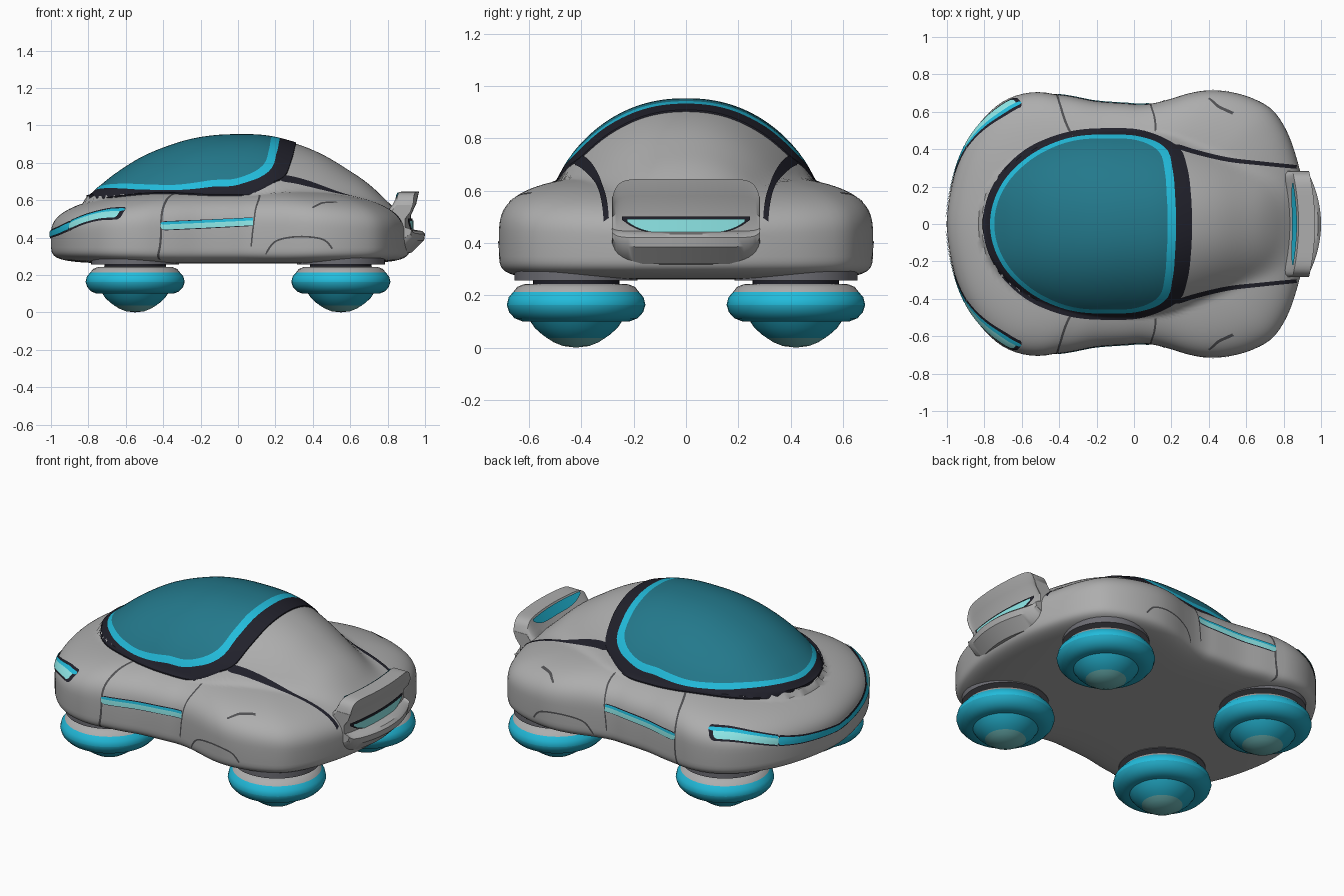
import bpy, bmesh, math
from mathutils import Vector as V

if "Cube" in bpy.data.objects:
    bpy.data.objects.remove(bpy.data.objects["Cube"])

def material(name, rgb):
    m = bpy.data.materials.new(name)
    m.diffuse_color = (*rgb, 1)
    m.use_nodes = True
    m.node_tree.nodes["Principled BSDF"].inputs["Base Color"].default_value = m.diffuse_color
    return m

GREY = material("body grey", (.42, .42, .42))
COLLAR = material("collar grey", (.15, .15, .17))
DARK = material("dark trim", (.015, .015, .024))
SEAM = material("seam grey", (.08, .08, .085))
CYAN = material("bright cyan", (.016, .50, .71))
RING = material("wheel cyan", (.015, .37, .52))
GLASS = material("teal glass", (.017, .19, .26))
PALE = material("pale light", (.27, .80, .80))
CAP = material("wheel cap teal", (.15, .46, .46))

def curve(pts):
    """Smooth interpolation through (t, value) points, flat at both ends."""
    n = len(pts)
    m = [0] + [(pts[i+1][1] - pts[i-1][1]) / (pts[i+1][0] - pts[i-1][0]) for i in range(1, n-1)] + [0]
    def f(t):
        t = min(max(t, pts[0][0]), pts[-1][0])
        i = 0
        while i < n - 2 and t > pts[i+1][0]:
            i += 1
        (a, p), (b, q) = pts[i], pts[i+1]
        d = b - a
        u = (t - a) / d
        return ((2*u**3 - 3*u*u + 1)*p + (u**3 - 2*u*u + u)*d*m[i]
                + (3*u*u - 2*u**3)*q + (u**3 - u*u)*d*m[i+1])
    return f

def polar(pts, cx=0):
    """Symmetric plan outline as radius over angle."""
    f = curve([(math.atan2(y, x - cx), math.hypot(x - cx, y)) for x, y in pts])
    return lambda t: f(abs(math.atan2(math.sin(t), math.cos(t))))

def grid(name, rows, mats, wrap=False, solid=False, ref=V((0, 0, .42))):
    """Skin rows of points; mats holds one material per band of faces."""
    bm = bmesh.new()
    vs = [[bm.verts.new(p) for p in r] for r in rows]
    used = list(dict.fromkeys(mats))
    n = len(rows[0])
    for i in range(len(rows) - 1):
        for j in range(n if wrap else n - 1):
            k = (j + 1) % n
            f = bm.faces.new((vs[i][j], vs[i][k], vs[i+1][k], vs[i+1][j]))
            f.material_index = used.index(mats[i])
    bmesh.ops.remove_doubles(bm, verts=bm.verts, dist=1e-5)
    if solid:
        bmesh.ops.recalc_face_normals(bm, faces=bm.faces)
    else:
        bm.normal_update()
        bmesh.ops.reverse_faces(bm, faces=[f for f in bm.faces
                                if f.normal.dot(f.calc_center_median() - ref) < 0])
    me = bpy.data.meshes.new(name)
    bm.to_mesh(me)
    bm.free()
    for m in used:
        me.materials.append(m)
    me.polygons.foreach_set("use_smooth", [True] * len(me.polygons))
    me.set_sharp_from_angle(angle=math.radians(35))
    ob = bpy.data.objects.new(name, me)
    bpy.context.collection.objects.link(ob)
    return ob

# Body shape: waisted plan outline, rounded edge, cabin dome blended on top
R = polar([(.92, 0), (.905, .2), (.87, .35), (.81, .51), (.74, .61), (.65, .665), (.53, .703), (.4, .715),
           (.3, .7), (.2, .67), (.1, .645), (0, .64), (-.2, .655), (-.4, .69), (-.5, .705), (-.6, .695),
           (-.7, .655), (-.8, .57), (-.9, .42), (-.97, .22), (-1, 0)])
roof = curve([(-.82, .61), (-.75, .662), (-.65, .74), (-.5, .832), (-.3, .908), (-.15, .938), (0, .946),
              (.15, .94), (.3, .905), (.45, .845), (.6, .755), (.7, .685), (.8, .59), (.87, .5), (.95, .4)])
MID, UP, DOWN, ND = .42, .245, .16, 7

def nup(t):
    return 2.45 + .85 * math.sin(t)**2

def ramp(t):
    t = min(max(t, 0), 1)
    return t*t*(3 - 2*t)

def dome(x, y):
    if x < -.1:
        w = .495 * math.sqrt(max(1 - ((x + .1) / .72)**2, 1e-5))
    else:
        w = .495 - .145 * ramp(x / .85)
    base = .62 - .25 * min(max((x - .2) / .7, 0), 1) - 4 * max(-.81 - x, 0)
    u = abs(y) / w
    top = max(roof(x), base) if x > -.81 else base
    return base + (top - base) * (1 - u**2.2)**.75 if u < 1 else base - 2*(u - 1)

def surf(x, y):
    t = math.atan2(y, x)
    s = min(math.hypot(x, y) / R(t), 1)
    a, b = MID + UP * max(1 - s**nup(t), 0)**(1/nup(t)), dome(x, y)
    h = max(.04 - abs(a - b), 0) / .04
    return max(a, b) + h*h*.01

SEG, STEPS = 160, 48
rows = []
for i in range(2 * STEPS + 1):
    s = math.sin(math.pi/2 * i / STEPS) if i < STEPS else math.sin(math.pi/2 * (2 - i / STEPS))
    s = max(s, 0)
    row = []
    for j in range(SEG):
        t = 2*math.pi*j/SEG
        x, y = s*R(t)*math.cos(t), s*R(t)*math.sin(t)
        row.append((x, y, surf(x, y) if i <= STEPS else MID - DOWN * max(1 - s**ND, 0)**(1/ND)))
    rows.append(row)
grid("body", rows, [GREY] * 2 * STEPS, wrap=True, solid=True)

# Canopy: glass, cyan border and dark border as rings laid on the dome
CX = -.25
dark_edge = polar([(.31, 0), (.305, .15), (.285, .3), (.25, .4), (.17, .455), (.05, .5), (-.15, .512),
                   (-.4, .48), (-.6, .385), (-.73, .25), (-.79, .12), (-.81, 0)], CX)
cyan_edge = polar([(.225, 0), (.22, .15), (.205, .3), (.185, .385), (.13, .435), (.03, .468), (-.15, .478),
                   (-.4, .445), (-.58, .35), (-.7, .225), (-.755, .105), (-.77, 0)], CX)
glass_edge = polar([(.18, 0), (.175, .15), (.165, .28), (.145, .37), (.1, .415), (.02, .447), (-.15, .457),
                    (-.4, .423), (-.565, .333), (-.68, .213), (-.733, .1), (-.747, 0)], CX)
zero = lambda t: 0
rows, mats = [], []
for lo, hi, count, m in ((zero, glass_edge, 20, GLASS), (glass_edge, cyan_edge, 3, CYAN),
                         (cyan_edge, dark_edge, 5, DARK), (dark_edge, dark_edge, 1, DARK)):
    for i in range(count):
        row = []
        for j in range(128):
            t = 2*math.pi*j/128
            r = lo(t) + (hi(t) - lo(t)) * i / count
            x, y = CX + r*math.cos(t), r*math.sin(t)
            row.append((x, y, surf(x, y) + .007))
        rows.append(row)
        mats.append(m)
rows.append([(x, y, z - .02) for x, y, z in rows[-1]])
grid("canopy", rows, mats, wrap=True)

# Ribbons projected on the body for lights, trim and seams
def on_top(p, off):
    return V((p.x, p.y, surf(p.x, p.y) + off))

def on_side(p, off):
    t = math.atan2(p.y, p.x)
    n, h = (nup(t), UP) if p.z > MID else (ND, DOWN)
    r = max(1 - min(abs(p.z - MID) / h, .999)**n, 0)**(1/n) * R(t) + off
    return V((r*math.cos(t), r*math.sin(t), p.z))

def ribbon(name, path, w0, w1, proj, mat, off=.005, steps=28):
    """Strip along path, tapering from width w0 to w1, on both sides of the car."""
    axes = [curve([(i, p[k]) for i, p in enumerate(path)]) for k in range(3)]
    for side, tag in ((1, "left"), (-1, "right")):
        pts = []
        for i in range(steps + 1):
            u = i * (len(path) - 1) / steps
            p = V([f(u) for f in axes])
            p.y *= side
            pts.append(proj(p, off))
        rows = []
        for i, p in enumerate(pts):
            t = pts[min(i + 1, steps)] - pts[max(i - 1, 0)]
            n = V((0, 0, 1)) if proj is on_top else V((p.x, p.y, 0))
            d = t.cross(n).normalized() * (w0 + (w1 - w0) * i / steps) / 2
            d *= min(1, .35 + i / 4)  # rounded start
            rows.append([proj(p + d * k, off) for k in (-1, -.33, .33, 1)])
        grid(f"{name}_{tag}", rows, [mat] * steps)

# Rear deck trim
ribbon("deck_trim", [(.22, .42, 0), (.33, .385, 0), (.5, .345, 0), (.67, .325, 0), (.87, .305, 0)],
       .026, .02, on_top, DARK)
# Headlights and nose light
head = [(-.63, .68, .53), (-.74, .62, .525), (-.83, .53, .5), (-.9, .42, .465)]
nose = [(-.9, .42, .465), (-.96, .26, .435), (-1, 0, .415)]
ribbon("headlight_frame", head, .07, .06, on_side, DARK, .004)
ribbon("headlight", [(-.65, .67, .53)] + head[1:], .046, .042, on_side, PALE, .008)
ribbon("headlight_edge", [(x, y, z + .02) for x, y, z in head], .015, .012, on_side, CYAN, .009)
ribbon("nose_light_frame", nose, .06, .04, on_side, DARK, .004)
ribbon("nose_light", nose, .044, .028, on_side, CYAN, .008)
# Door stripe
door = [(-.41, .69, .462), (-.16, .65, .473), (.08, .643, .485)]
ribbon("door_stripe_frame", door, .05, .046, on_side, DARK, .003)
ribbon("door_stripe", door, .042, .038, on_side, PALE, .006)
ribbon("door_stripe_edge", [(x, y, z + .014) for x, y, z in door], .014, .014, on_side, CYAN, .008)
# Panel seams
ribbon("front_door_seam", [(-.44, .69, .28), (-.415, .69, .35), (-.41, .69, .48), (-.43, .69, .58),
                           (-.48, .69, .635)], .009, .009, on_side, SEAM, .003)
ribbon("rear_door_seam", [(.07, .64, .35), (.08, .64, .45), (.1, .64, .56), (.15, .65, .63)],
       .008, .008, on_side, SEAM, .003)
ribbon("wheel_arch_line", [(.15, .66, .31), (.2, .67, .38), (.32, .7, .405), (.45, .71, .39), (.5, .705, .34)],
       .009, .009, on_side, SEAM, .003)
ribbon("fender_line", [(.42, .71, .56), (.5, .7, .585), (.6, .67, .59)], .007, .007, on_side, SEAM, .003)

# Tail wing with lower lip, swept forward and rounded off at the ends
prof = [(.8, .52), (.85, .58), (.88, .645), (.968, .645), (.953, .58), (.925, .52), (.925, .445),
        (.985, .435), (1, .42), (.995, .385), (.93, .32), (.86, .31), (.8, .35)]
ys = [.283 * math.sin(math.pi/2 * (i / 14 - 1)) for i in range(29)]
rows = [[(.85, ys[0], .45)] * len(prof)]
for y in ys:
    f = max(1 - abs(y / .284)**10, 0)**.25
    f = max(f, .6)
    rows.append([(x - y*y * (.4 if z > .44 else .9), y, .47 + (z - .47) * f) for x, z in prof])
rows.append([(.85, ys[-1], .45)] * len(prof))
wing = grid("tail_wing", rows, [GREY] * (len(rows) - 1), wrap=True, solid=True)

def tail_plate(name, half, lower, upper, mat, ref):
    """Curved plate across the tail between two (x, z) edges."""
    rows = []
    for i in range(17):
        y = half * (i / 8 - 1)
        k = .2 + .8 * (1 - (y / half)**4)
        rows.append([(upper[0] - (upper[0] - lower[0]) * k - .4*y*y, y, upper[1] - (upper[1] - lower[1]) * k),
                     (upper[0] - .4*y*y, y, upper[1])])
    grid(name, rows, [mat] * 16, ref=ref)

tail_plate("tail_light_frame", .245, (.932, .435), (.932, .502), DARK, V((0, 0, .4)))
tail_plate("tail_light", .225, (.938, .437), (.938, .492), PALE, V((0, 0, .4)))
tail_plate("wing_light", .22, (.846, .587), (.871, .64), CYAN, V((2, 0, .3)))

# Hover wheels: cap, ball, ring, top plate and neck turned from one profile
wheel = [(0, 0, CAP), (.05, .006, CAP), (.085, .02, CAP), (.11, .036, RING), (.13, .05, RING),
         (.158, .075, RING), (.175, .1, RING), (.205, .1, RING), (.235, .112, RING), (.256, .135, RING),
         (.265, .163, CYAN), (.258, .192, CYAN), (.24, .213, GREY), (.225, .232, GREY), (.2, .242, GREY),
         (.165, .244, DARK), (.165, .257, COLLAR), (.235, .257, COLLAR), (.235, .3, COLLAR), (0, .3, COLLAR)]
for fx, end in ((-.55, "front"), (.55, "rear")):
    for fy, tag in ((.42, "left"), (-.42, "right")):
        rows = [[(fx + r*math.cos(a), fy + r*math.sin(a), z)
                 for a in (2*math.pi*k/40 for k in range(40))] for r, z, _ in wheel]
        grid(f"{end}_wheel_{tag}", rows, [m for *_, m in wheel], wrap=True, solid=True)
